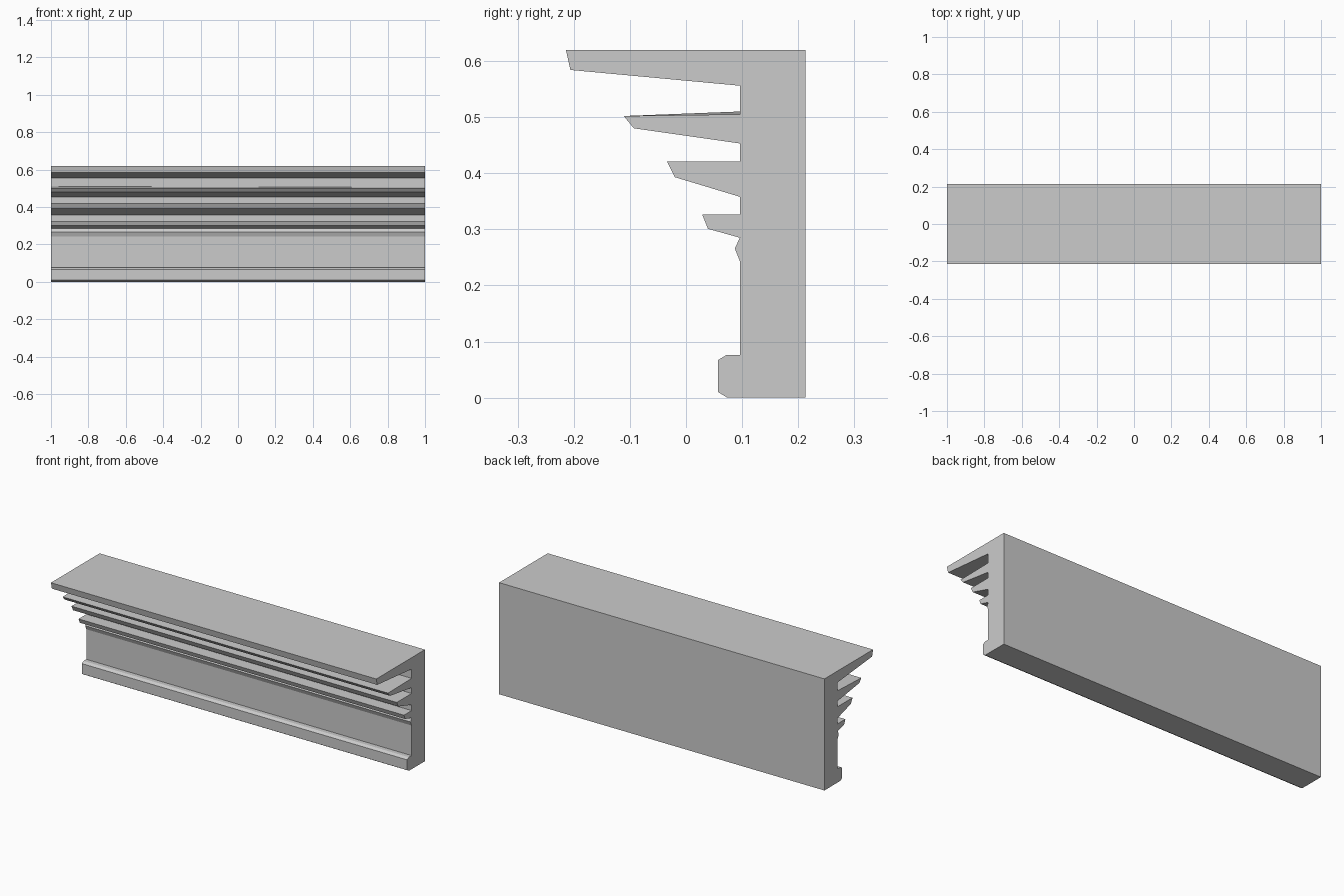
import bpy
import bmesh

cube = bpy.data.objects.get("Cube")
if cube:
    bpy.data.objects.remove(cube, do_unlink=True)

HALF_LENGTH = 1.0
WALL_FRONT, WALL_BACK, TOP = 0.096, 0.213, 0.62

stone = bpy.data.materials.new("light grey stone")
stone.use_nodes = True
grey = (0.6, 0.6, 0.6, 1)
stone.diffuse_color = grey
stone.node_tree.nodes["Principled BSDF"].inputs["Base Color"].default_value = grey


def ledge(root_top, tip_top, tip_bottom, root_bottom):
    """Tapered projecting fin; tips are (y, z), roots are heights on the wall."""
    return [(WALL_FRONT, root_top), tip_top, tip_bottom, (WALL_FRONT, root_bottom)]


# Cornice cross-section, from the back of the top down the front
profile = [(WALL_BACK, TOP)]
profile += [(-0.214, TOP), (-0.206, 0.584), (WALL_FRONT, 0.556)]       # top shelf
second_root = len(profile)
profile += ledge(0.510, (-0.111, 0.502), (-0.093, 0.480), 0.453)
profile += ledge(0.421, (-0.034, 0.421), (-0.020, 0.393), 0.358)
profile += ledge(0.326, (0.029, 0.326), (0.039, 0.301), 0.285)
profile += [(0.087, 0.266), (WALL_FRONT, 0.243)]                       # small bead
profile += [(WALL_FRONT, 0.076), (0.072, 0.076), (0.057, 0.067),       # base rail
            (0.057, 0.010), (0.072, 0.001), (0.074, 0)]
profile += [(WALL_BACK, 0)]

# Extrude the section along the length
bm = bmesh.new()
left = [bm.verts.new((HALF_LENGTH, y, z)) for y, z in profile]
right = [bm.verts.new((-HALF_LENGTH, y, z)) for y, z in profile]
left[second_root].co.z -= 0.005      # second ledge tilts slightly along its length
bm.faces.new(left)
bm.faces.new(reversed(right))
for i in range(len(profile)):
    j = (i + 1) % len(profile)
    bm.faces.new((left[i], right[i], right[j], left[j]))
bmesh.ops.recalc_face_normals(bm, faces=bm.faces)

mesh = bpy.data.meshes.new("cornice_moulding")
bm.to_mesh(mesh)
bm.free()
mesh.materials.append(stone)
cornice = bpy.data.objects.new("cornice_moulding", mesh)
bpy.context.collection.objects.link(cornice)
